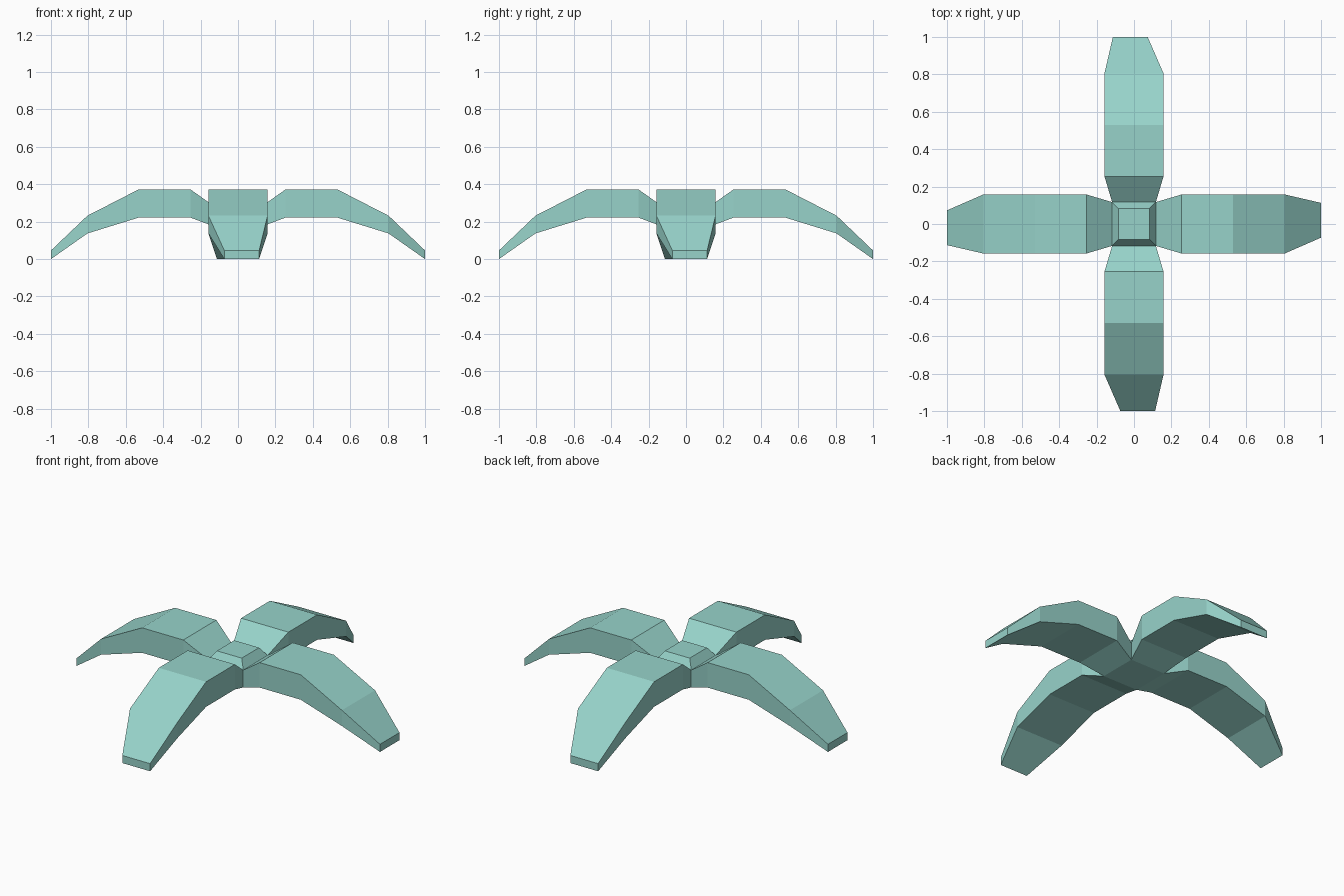
import bpy, bmesh, math
from mathutils import Matrix

if "Cube" in bpy.data.objects:
    bpy.data.objects.remove(bpy.data.objects["Cube"], do_unlink=True)

# Single flat leaf colour
mat = bpy.data.materials.new("pale teal")
mat.use_nodes = True
colour = (0.31, 0.65, 0.59, 1)
mat.diffuse_color = colour
bsdf = mat.node_tree.nodes["Principled BSDF"]
bsdf.inputs["Base Color"].default_value = colour
bsdf.inputs["Roughness"].default_value = 0.9


def make_object(name, rings, cap_start):
    """Skin a row of four-cornered rings and close the ends."""
    bm = bmesh.new()
    loops = [[bm.verts.new(p) for p in ring] for ring in rings]
    for a, b in zip(loops, loops[1:]):
        for i in range(4):
            j = (i + 1) % 4
            bm.faces.new((a[i], a[j], b[j], b[i]))
    bm.faces.new(loops[-1])
    if cap_start:
        bm.faces.new(loops[0][::-1])
    bmesh.ops.recalc_face_normals(bm, faces=bm.faces)
    mesh = bpy.data.meshes.new(name)
    bm.to_mesh(mesh)
    bm.free()
    mesh.materials.append(mat)
    obj = bpy.data.objects.new(name, mesh)
    bpy.context.collection.objects.link(obj)
    return obj


# Leaf stations: distance out, bottom, top, half width, sideways shift
HUB = 0.117
BASE, RIM, CROWN = 0.17, 0.275, 0.325
stations = [
    (HUB, BASE, RIM, HUB, 0),
    (0.255, 0.222, 0.373, 0.158, 0),
    (0.53, 0.222, 0.373, 0.158, 0),
    (0.805, 0.137, 0.232, 0.158, 0),
    (1.0, 0.0, 0.046, 0.093, 0.02),
]


def leaf_ring(r, low, high, half, shift):
    return [(shift - half, -r, low), (shift + half, -r, low),
            (shift + half, -r, high), (shift - half, -r, high)]


def square(half, z):
    return [(-half, -half, z), (half, -half, z), (half, half, z), (-half, half, z)]


# Four arching leaves, turned about the centre
for k, name in enumerate(("front_leaf", "left_leaf", "back_leaf", "right_leaf")):
    leaf = make_object(name, [leaf_ring(*s) for s in stations], False)
    leaf.data.transform(Matrix.Rotation(math.radians(90 * k), 4, "Z"))

# Central hub with a chamfered crown
make_object("hub", [square(HUB, BASE), square(HUB, RIM), square(0.083, CROWN)], True)
